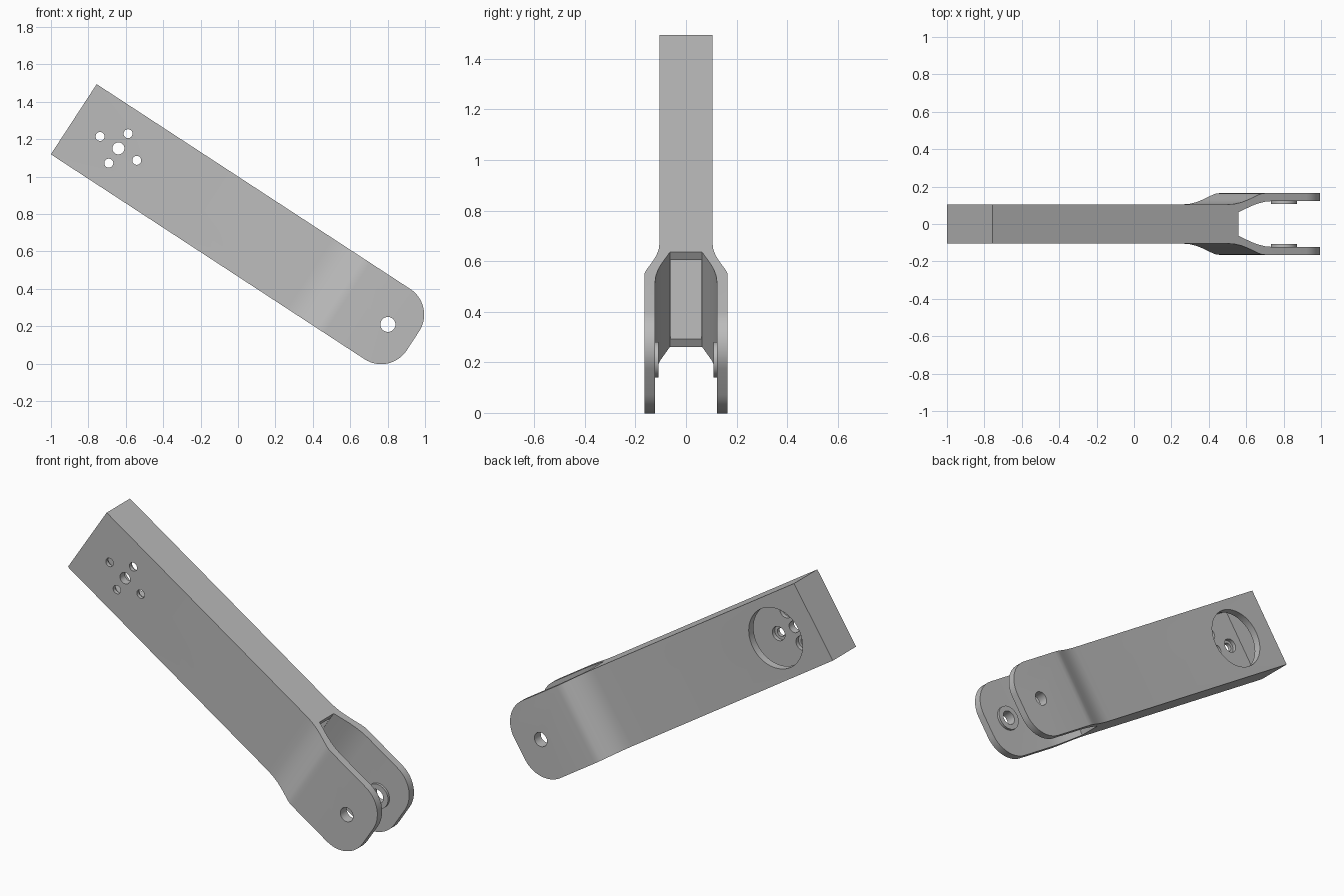
import bpy, bmesh, math
from mathutils import Matrix, Vector

if "Cube" in bpy.data.objects:
    bpy.data.objects.remove(bpy.data.objects["Cube"], do_unlink=True)

# Arm frame: x runs along the arm, y across its thickness, z across its width
LENGTH, HALF_WIDTH, HALF_THICK = 2.166, 0.224, 0.105
FORK_OUT, FORK_IN, TIP_R = 0.165, 0.122, 0.163
PIN, HUB = 2.006, 0.285
PLACE = Matrix.Translation((-0.878, 0, 1.307)) @ Matrix.Rotation(math.radians(33.15), 4, 'Y')

grey = bpy.data.materials.new("plain_grey")
grey.use_nodes = True
grey.diffuse_color = (0.5, 0.5, 0.5, 1)
grey.node_tree.nodes["Principled BSDF"].inputs["Base Color"].default_value = (0.5, 0.5, 0.5, 1)


def prism(name, points, push):
    """Extrude a closed outline of 3D points along a vector."""
    bm = bmesh.new()
    face = bm.faces.new([bm.verts.new(p) for p in points])
    moved = bmesh.ops.extrude_face_region(bm, geom=[face])["geom"]
    bmesh.ops.translate(bm, vec=push, verts=[g for g in moved if isinstance(g, bmesh.types.BMVert)])
    bmesh.ops.recalc_face_normals(bm, faces=bm.faces)
    mesh = bpy.data.meshes.new(name)
    bm.to_mesh(mesh)
    bm.free()
    mesh.materials.append(grey)
    obj = bpy.data.objects.new(name, mesh)
    bpy.context.scene.collection.objects.link(obj)
    return obj


def arc(x, z, r, start, end, steps):
    angles = [math.radians(start + (end - start) * i / steps) for i in range(steps + 1)]
    return [(x + r * math.cos(a), z + r * math.sin(a)) for a in angles]


def rod(name, x, z, r, y0, y1, sides=40):
    ring = arc(x, z, r, 0, 360, sides)[:-1]
    return prism(name, [(u, y0, v) for u, v in ring], Vector((0, y1 - y0, 0)))


def combine(target, tool, operation='DIFFERENCE'):
    """Apply one boolean, then discard the tool."""
    mod = target.modifiers.new("cut", 'BOOLEAN')
    mod.operation, mod.object, mod.solver = operation, tool, 'EXACT'
    bpy.context.view_layer.update()
    result = bpy.data.meshes.new_from_object(target.evaluated_get(bpy.context.evaluated_depsgraph_get()))
    target.modifiers.clear()
    target.data = result
    bpy.data.objects.remove(tool, do_unlink=True)


def finish(obj):
    obj.data.transform(PLACE)
    bpy.ops.object.select_all(action='DESELECT')
    obj.select_set(True)
    bpy.context.view_layer.objects.active = obj
    bpy.ops.object.shade_smooth_by_angle(angle=math.radians(25))


# Body with flared fork: thickness profile mirrored across the centre
outer = [(0, HALF_THICK), (1.51, HALF_THICK), (1.55, 0.108), (1.59, 0.116), (1.63, 0.129),
         (1.67, 0.145), (1.70, 0.157), (1.72, 0.163), (1.745, FORK_OUT), (LENGTH + 0.1, FORK_OUT)]
inner = [(LENGTH + 0.1, FORK_IN), (1.78, FORK_IN), (1.74, 0.119), (1.70, 0.111),
         (1.66, 0.099), (1.571, 0.064)]
half = outer + inner
outline = half + [(u, -y) for u, y in reversed(half)]
arm = prism("fork_arm", [(u, y, -0.3) for u, y in outline], Vector((0, 0, 0.6)))

# Side silhouette with rounded fork tips
c, w = LENGTH - TIP_R, HALF_WIDTH - TIP_R
side = [(0, HALF_WIDTH), (0, -HALF_WIDTH)]
side += arc(c, -w, TIP_R, -90, 0, 14) + arc(c, w, TIP_R, 0, 90, 14)
plate = prism("silhouette", [(u, -0.3, v) for u, v in side], Vector((0, 0.6, 0)))
combine(arm, plate, 'INTERSECT')

# Hollow core opening into the fork
core = [(0.08, -0.187), (1.62, -0.187), (1.62, 0.187), (0.08, 0.187)]
combine(arm, prism("core", [(u, -0.062, v) for u, v in core], Vector((0, 0.124, 0))))

# Round access opening at the back, centre hole and pin hole
combine(arm, rod("access", HUB, 0, 0.17, 0.01, 0.2, 64))
combine(arm, rod("hub_hole", HUB, 0, 0.032, -0.2, 0))
combine(arm, rod("pin_hole", PIN, 0, 0.04, -0.3, 0.3))

# Four screw holes with counterbores on the inside
for du, dv in ((0.117, 0), (-0.117, 0), (0, 0.094), (0, -0.094)):
    combine(arm, rod("screw_hole", HUB + du, dv, 0.024, -0.2, 0, 28))
    combine(arm, rod("counterbore", HUB + du, dv, 0.04, -0.084, 0, 32))
finish(arm)

# Raised washers around the pin, inside the fork
for name, s in (("left_pin_washer", 1), ("right_pin_washer", -1)):
    washer = rod(name, PIN, 0, 0.07, s * 0.108, s * (FORK_IN + 0.002))
    combine(washer, rod("bore", PIN, 0, 0.04, s * 0.08, s * 0.15))
    finish(washer)
